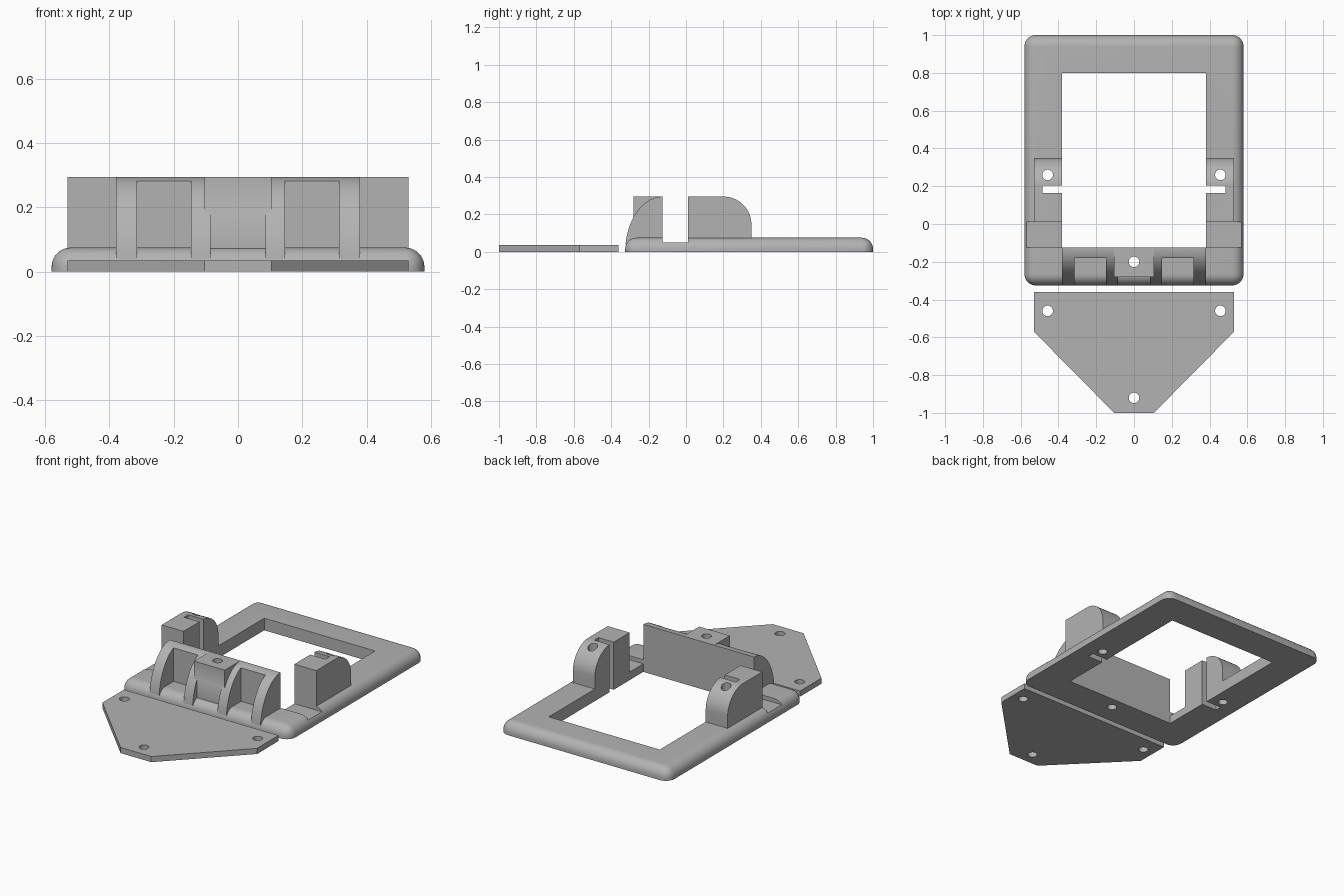
import bpy, bmesh, math
from mathutils import Vector

cube = bpy.data.objects.get("Cube")
if cube:
    bpy.data.objects.remove(cube, do_unlink=True)

GREY = (0.45, 0.45, 0.45, 1)
mat = bpy.data.materials.new("plain grey")
mat.use_nodes = True
mat.diffuse_color = GREY
mat.node_tree.nodes["Principled BSDF"].inputs["Base Color"].default_value = GREY


def finish(name, bm):
    bmesh.ops.recalc_face_normals(bm, faces=bm.faces)
    mesh = bpy.data.meshes.new(name)
    bm.to_mesh(mesh)
    bm.free()
    mesh.materials.append(mat)
    ob = bpy.data.objects.new(name, mesh)
    bpy.context.collection.objects.link(ob)
    return ob


def prism(name, points, axis, lo, hi):
    """Extrude an outline along x (outline in y, z) or z (outline in x, y)."""
    bm = bmesh.new()
    place = (lambda a, b: (lo, a, b)) if axis == "x" else (lambda a, b: (a, b, lo))
    face = bm.faces.new([bm.verts.new(place(a, b)) for a, b in points])
    new = bmesh.ops.extrude_face_region(bm, geom=[face])["geom"]
    step = Vector((hi - lo, 0, 0)) if axis == "x" else Vector((0, 0, hi - lo))
    bmesh.ops.translate(bm, vec=step, verts=[v for v in new if isinstance(v, bmesh.types.BMVert)])
    return finish(name, bm)


def box(name, x0, x1, y0, y1, z0, z1):
    return prism(name, [(x0, y0), (x1, y0), (x1, y1), (x0, y1)], "z", z0, z1)


def arc(cy, cz, ry, rz, start, end, steps=24):
    angles = [math.radians(start + (end - start) * i / steps) for i in range(steps + 1)]
    return [(cy + ry * math.cos(a), cz + rz * math.sin(a)) for a in angles]


def drill(x, y):
    return prism("hole_cutter", arc(x, y, 0.028, 0.028, 0, 348.75, 31), "z", -0.1, 0.5)


def combine(ob, tool, operation):
    mod = ob.modifiers.new("cut", "BOOLEAN")
    mod.operation, mod.solver, mod.object = operation, "EXACT", tool
    bpy.ops.object.select_all(action="DESELECT")
    bpy.context.view_layer.objects.active = ob
    ob.select_set(True)
    bpy.ops.object.modifier_apply(modifier=mod.name)
    bpy.data.objects.remove(tool, do_unlink=True)


def smooth(ob):
    bpy.ops.object.select_all(action="DESELECT")
    bpy.context.view_layer.objects.active = ob
    ob.select_set(True)
    bpy.ops.object.shade_smooth_by_angle(angle=math.radians(30))


FRONT, SILL, TOP, RIM = -0.325, -0.125, 0.295, 0.075

# Frame with rounded corners and upper edge
frame = box("frame", -0.58, 0.58, FRONT, 1.0, 0, RIM)
bm = bmesh.new()
bm.from_mesh(frame.data)
rounded = [e for e in bm.edges if max(v.co.z for v in e.verts) > 0.01]
bmesh.ops.bevel(bm, geom=rounded, offset=0.06, segments=10, profile=0.5, affect="EDGES")
bm.to_mesh(frame.data)
bm.free()
combine(frame, box("opening", -0.38, 0.38, SILL, 0.8, -0.1, 0.5), "DIFFERENCE")

# Shallow hinge channel on both sides
for s in (-1, 1):
    combine(frame, box("channel", *sorted((s * 0.37, s * 0.7)), SILL, 0.01, 0.05, 0.5), "DIFFERENCE")

# Upright front wall, curved ribs and screw block
curve = arc(SILL, 0, 0.2, TOP, 90, 172.2)
rib_outline = [(SILL, 0.04)] + curve
wall_outline = [(SILL, 0.04)] + [p for p in curve if p[0] > -0.18] + [(-0.18, 0.283), (-0.18, 0.04)]
combine(frame, prism("wall", wall_outline, "x", -0.38, 0.38), "UNION")
for s in (-1, 1):
    for a, b in ((0.085, 0.147), (0.315, 0.38)):
        combine(frame, prism("rib", rib_outline, "x", *sorted((s * a, s * b))), "UNION")
combine(frame, box("screw_block", -0.105, 0.105, -0.28, SILL, 0.04, TOP), "UNION")

# Side lugs with rounded backs, nut slots and screw holes
lug_outline = [(0.01, 0.04), (0.35, 0.04)] + arc(0.2, 0.145, 0.15, 0.15, 0, 90) + [(0.01, TOP)]
for s in (-1, 1):
    combine(frame, prism("lug", lug_outline, "x", *sorted((s * 0.38, s * 0.53))), "UNION")
    combine(frame, box("nut_slot", *sorted((s * 0.3, s * 0.485)), 0.165, 0.205, -0.1, 0.5), "DIFFERENCE")
    combine(frame, drill(s * 0.457, 0.26), "DIFFERENCE")
combine(frame, drill(0, -0.2), "DIFFERENCE")
smooth(frame)

# Flat mounting plate in front of the frame
half = [(0.53, -0.36), (0.53, -0.57), (0.105, -1.0)]
plate = prism("mounting_plate", half + [(-x, y) for x, y in reversed(half)], "z", 0, 0.035)
for x, y in ((-0.457, -0.46), (0.457, -0.46), (0, -0.92)):
    combine(plate, drill(x, y), "DIFFERENCE")
smooth(plate)
